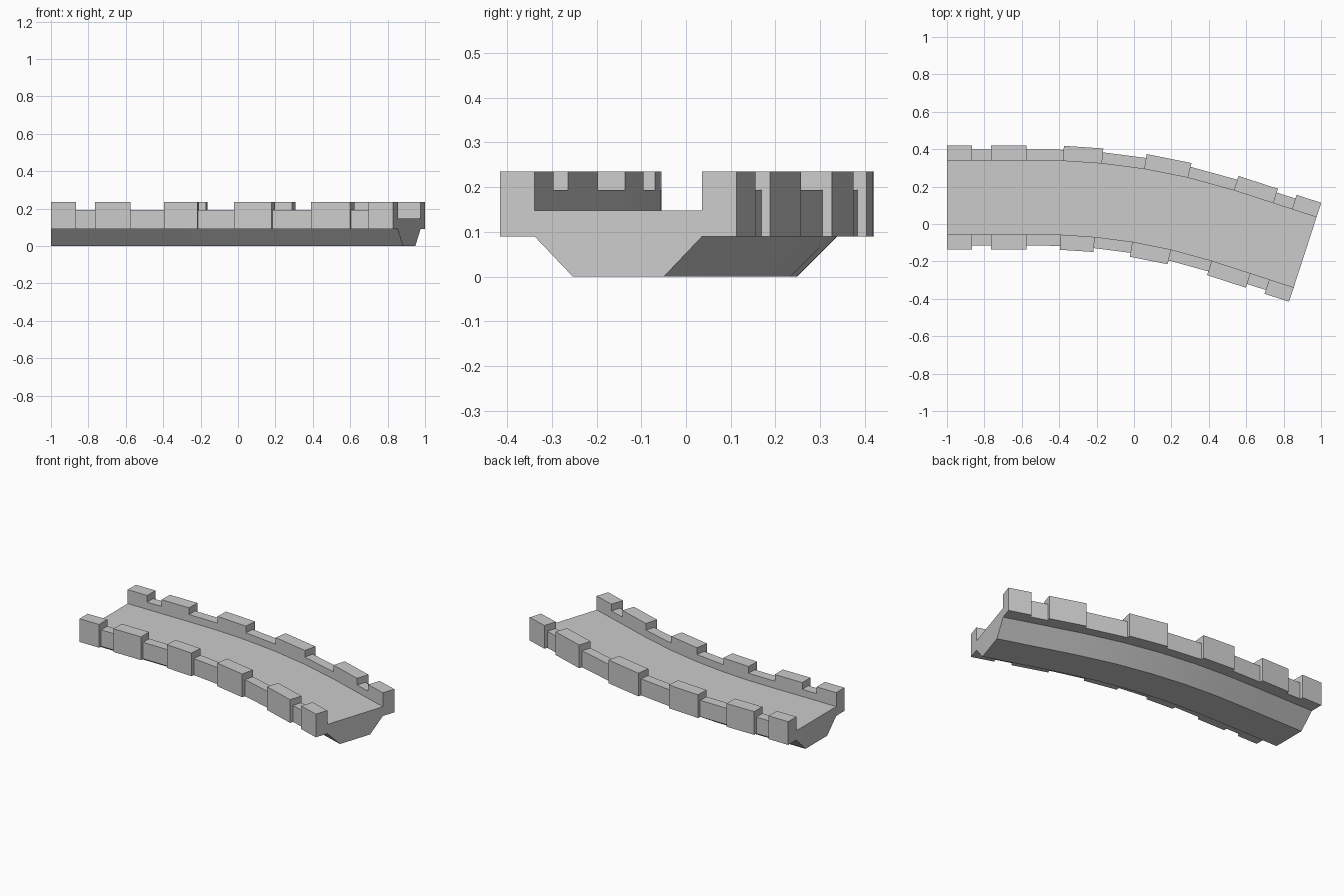
import bpy, bmesh, math

if "Cube" in bpy.data.objects:
    bpy.data.objects.remove(bpy.data.objects["Cube"])

STRAIGHT, RADIUS, BEND = 0.5, 3.236, math.radians(18)
ARC = RADIUS * BEND
# stations along the centre line; spans alternate merlon, gap, merlon, ...
STATIONS = [0, .135, .235, .425, .615, .81, 1.025, 1.25, 1.49, 1.71, 1.815, 1.953]
INNER, GAP_OUT, MERLON_OUT = 0.197, 0.257, 0.278
LEDGE, FLOOR, GAP_TOP, MERLON_TOP = 0.09, 0.148, 0.193, 0.235


def place(s, offset, z):
    """Point at distance s along the path, offset to its left, at height z."""
    a = min(max((s - STRAIGHT) / RADIUS, 0), BEND)
    x = -1 + min(s, STRAIGHT) + RADIUS * math.sin(a)
    y = 0.142 - RADIUS * (1 - math.cos(a))
    rest = max(s - STRAIGHT - ARC, 0)
    x += rest * math.cos(a) + offset * math.sin(a)
    y += -rest * math.sin(a) + offset * math.cos(a)
    return x, y, z


def finish(name, bm, hidden):
    bmesh.ops.recalc_face_normals(bm, faces=bm.faces[:])
    bmesh.ops.delete(bm, geom=hidden, context='FACES_ONLY')
    mesh = bpy.data.meshes.new(name)
    bm.to_mesh(mesh)
    bm.free()
    obj = bpy.data.objects.new(name, mesh)
    bpy.context.collection.objects.link(obj)
    bpy.context.view_layer.objects.active = obj
    bpy.ops.object.select_all(action='DESELECT')
    obj.select_set(True)
    bpy.ops.object.shade_smooth_by_angle(angle=math.radians(20))


def bridge(bm, a, b, hidden_edges, hidden):
    n = len(a)
    for i in range(n):
        j = (i + 1) % n
        f = bm.faces.new((a[i], a[j], b[j], b[i]))
        if i in hidden_edges:
            hidden.append(f)


# deck with a tapered underside
bm, hidden = bmesh.new(), []
profile = [(-0.107, 0), (0.107, 0), (INNER, LEDGE), (INNER, FLOOR),
           (-INNER, FLOOR), (-INNER, LEDGE)]
rings = [[bm.verts.new(place(s, o, z)) for o, z in profile] for s in STATIONS]
for a, b in zip(rings, rings[1:]):
    bridge(bm, a, b, {2, 4}, hidden)
bm.faces.new(rings[0])
bm.faces.new(rings[-1])
finish("deck", bm, hidden)


# crenellated parapet on each side, stepping at every station
def parapet(name, side):
    bm, hidden = bmesh.new(), []
    base = [[bm.verts.new(place(s, side * INNER, z)) for z in (LEDGE, FLOOR)]
            for s in STATIONS]
    shapes = []
    for out, top in ((MERLON_OUT, MERLON_TOP), (GAP_OUT, GAP_TOP)):
        pts = [(INNER, top), (out, top), (out, LEDGE)]
        shapes.append([b + [bm.verts.new(place(s, side * o, z)) for o, z in pts]
                       for s, b in zip(STATIONS, base)])
    tall, low = shapes
    last = len(STATIONS) - 1
    for i in range(last):
        ring = shapes[i % 2]
        bridge(bm, ring[i], ring[i + 1], {0}, hidden)
    for i in range(1, last):
        bm.faces.new(low[i][2:] + tall[i][:1:-1])   # L-shaped merlon end
    for i in (0, last):
        bm.faces.new(tall[i])
    for v in [v for v in bm.verts if not v.link_faces]:
        bm.verts.remove(v)
    finish(name, bm, hidden)


parapet("back_parapet", 1)
parapet("front_parapet", -1)
